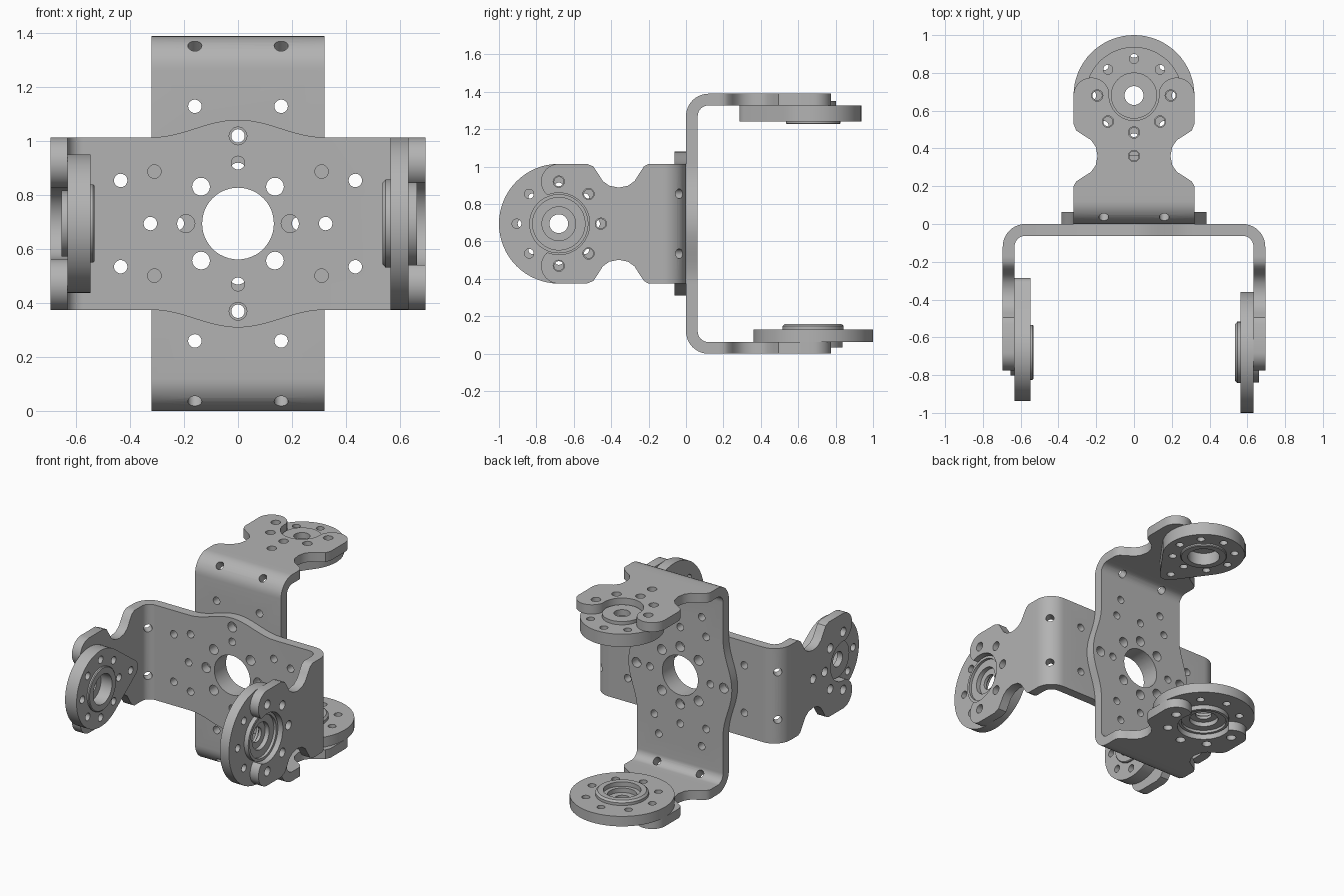
import bpy, bmesh
from math import sin, cos, acos, pi, radians, hypot, atan2
from mathutils import Matrix, Vector

if "Cube" in bpy.data.objects:
    bpy.data.objects.remove(bpy.data.objects["Cube"])

T = 0.0625          # sheet thickness
L = 0.695           # half length of a bracket
HUB = 0.68          # distance from base plate to hub axis
MID = 0.695         # height of the bracket centres

steel = bpy.data.materials.new("brushed grey metal")
steel.diffuse_color = (0.45, 0.45, 0.45, 1)
steel.use_nodes = True
steel.node_tree.nodes["Principled BSDF"].inputs["Base Color"].default_value = steel.diffuse_color


def to_object(bm, name):
    bmesh.ops.recalc_face_normals(bm, faces=bm.faces)
    me = bpy.data.meshes.new(name)
    bm.to_mesh(me)
    bm.free()
    ob = bpy.data.objects.new(name, me)
    bpy.context.collection.objects.link(ob)
    me.materials.append(steel)
    return ob


def prism(name, pts, depth):
    """Closed outline of 3D points, extruded by a vector."""
    bm = bmesh.new()
    face = bm.faces.new([bm.verts.new(p) for p in pts])
    ext = bmesh.ops.extrude_face_region(bm, geom=[face])
    moved = [v for v in ext["geom"] if isinstance(v, bmesh.types.BMVert)]
    bmesh.ops.translate(bm, verts=moved, vec=depth)
    return to_object(bm, name)


def drills(holes):
    """Cylinders given as (centre, axis, radius, length) in one cutter."""
    bm = bmesh.new()
    for c, axis, r, length in holes:
        rot = Vector((0, 0, 1)).rotation_difference(Vector(axis)).to_matrix().to_4x4()
        bmesh.ops.create_cone(bm, cap_ends=True, segments=48 if r > 0.1 else 20,
                              radius1=r, radius2=r, depth=length,
                              matrix=Matrix.Translation(c) @ rot)
    return to_object(bm, "cutter")


def boolean(ob, other, op):
    mod = ob.modifiers.new(op, 'BOOLEAN')
    mod.operation, mod.solver, mod.object = op, 'EXACT', other
    bpy.context.view_layer.objects.active = ob
    bpy.ops.object.modifier_apply(modifier=mod.name)
    bpy.data.objects.remove(other)


def lathe(name, profile, side, seg=64):
    """Ring from (radius, depth inward from the outer arm face)."""
    bm = bmesh.new()
    rings = [[bm.verts.new((side * (L - t), r * sin(2 * pi * i / seg), HUB + r * cos(2 * pi * i / seg)))
              for i in range(seg)] for r, t in profile]
    for a, b in zip(rings, rings[1:] + rings[:1]):
        for i in range(seg):
            j = (i + 1) % seg
            bm.faces.new((a[i], a[j], b[j], b[i]))
    return to_object(bm, name)


def arm_outline(cut):
    """Waisted arm with two round lobes and a round notch, as (w, v)."""
    half = [(0.17, 0.32), (0.20, 0.32), (0.225, 0.306), (0.25, 0.268), (0.275, 0.228), (0.31, 0.203),
            (0.36, 0.193), (0.41, 0.203), (0.445, 0.228), (0.47, 0.268), (0.495, 0.306), (0.53, 0.32)]
    r, c = 0.095, 0.225
    for i in range(25):
        a = radians(90 - 7.5 * i)
        p = (HUB + r * cos(a), c + r * sin(a))
        if hypot(p[0] - HUB, p[1]) > cut + 0.003:
            half.append(p)
    start = acos((c * c + cut * cut - r * r) / (2 * c * cut))
    start = pi / 2 - start
    for i in range(17):
        a = start + (pi - start) * i / 16
        half.append((HUB + cut * cos(a), cut * sin(a)))
    return half + [(w, -v) for w, v in reversed(half[:-1])]


def bolt_circle(r, n=8):
    return [(HUB + r * cos(2 * pi * i / n), r * sin(2 * pi * i / n)) for i in range(n)]


def make_bracket(label, matrix):
    # bent sheet with rounded corners
    legs = [(0.17, L), (0.12, L)]
    R = 0.12
    outer = [(L, 0.17)] + [(L - R + R * cos(a), R - R * sin(a)) for a in [pi / 2 * i / 10 for i in range(11)]]
    ri = R - T
    inner = [(L - R + ri * cos(a), R - ri * sin(a)) for a in [pi / 2 * i / 10 for i in range(11)]]
    inner = [(L - T, 0.17)] + inner
    loop = outer + [(-u, w) for u, w in reversed(outer)] + [(-u, w) for u, w in inner] + inner[::-1]
    bracket = prism(label + "_bracket", [(u, -0.32, w) for u, w in loop], (0, 0.64, 0))

    # swelling around the central bore
    us = [-0.32 + 0.64 * i / 32 for i in range(33)]
    edge = [(u, 0.32 + 0.0325 * (1 + cos(pi * u / 0.32))) for u in us]
    pts = edge + [(u, -v) for u, v in reversed(edge)]
    boolean(bracket, prism("swell", [(u, v, 0) for u, v in pts], (0, 0, T)), 'UNION')

    # side arms
    for side, cut in ((1, 0.132), (-1, 0.165)):
        arm = prism("arm", [(side * L, v, w) for w, v in arm_outline(cut)], (-side * T, 0, 0))
        boolean(bracket, arm, 'UNION')

    # drilled holes in base, bends and arms
    spots = [(0, 0, 0.133)]
    for s in (1, -1):
        spots += [(s * 0.193, 0, 0.033), (0, s * 0.225, 0.025), (s * 0.325, 0, 0.025), (0, s * 0.325, 0.033)]
        for q in (1, -1):
            spots += [(s * 0.137, q * 0.137, 0.033), (s * 0.31, q * 0.193, 0.025), (s * 0.435, q * 0.16, 0.025)]
    holes = [((u, v, T / 2), (0, 0, 1), r, 0.2) for u, v, r in spots]
    k = (R - T / 2) * cos(pi / 4)
    for s in (1, -1):
        for v in (0.16, -0.16):
            holes.append(((s * (L - R + k), v, R - k), (s, 0, -1), 0.026, 0.2))
        for w, v in bolt_circle(0.195 if s > 0 else 0.225):
            if w < HUB + 0.01:
                holes.append(((s * (L - T / 2), v, w), (1, 0, 0), 0.03, 0.1))
    holes.append(((L - T / 2, 0, 0.36), (1, 0, 0), 0.03, 0.1))
    boolean(bracket, drills(holes), 'DIFFERENCE')

    # teardrop idler plate with hub
    big, tip, dist = 0.257, 0.06, 0.335
    ang = acos((big - tip) / dist)
    drop = [(HUB + big * cos(a), big * sin(a)) for a in
            [-(pi - ang) + 2 * (pi - ang) * i / 48 for i in range(49)]]
    drop += [(HUB - dist + tip * cos(a), tip * sin(a)) for a in
             [pi - ang + 2 * ang * i / 14 for i in range(15)]]
    idler = prism(label + "_idler_plate", [(L - T, v, w) for w, v in drop], (-0.0855, 0, 0))
    holes = [((L - 0.1, v, w), (1, 0, 0), 0.025, 0.2) for w, v in bolt_circle(0.195) + [(0.36, 0)]]
    holes.append(((L - 0.1, 0, HUB), (1, 0, 0), 0.12, 0.2))
    boolean(idler, drills(holes), 'DIFFERENCE')
    idler_hub = lathe(label + "_idler_hub", [
        (0.05, 0.04), (0.05, 0.08), (0.10, 0.08), (0.10, 0.163), (0.14, 0.163),
        (0.145, 0.158), (0.145, 0.147), (0.122, 0.147), (0.122, 0.04)], 1)

    # round drive horn with stepped hub
    horn = lathe(label + "_drive_horn", [
        (0.05, 0.08), (0.05, 0.10), (0.09, 0.10), (0.09, 0.13), (0.115, 0.13), (0.115, 0.16),
        (0.15, 0.16), (0.163, 0.148), (0.163, 0.13), (0.32, 0.13), (0.32, T), (0.158, T),
        (0.158, 0.032), (0.14, 0.032), (0.14, 0.05), (0.09, 0.05), (0.09, 0.08)], -1)
    boolean(horn, drills([((-L + 0.1, v, w), (1, 0, 0), 0.025, 0.2) for w, v in bolt_circle(0.225)]), 'DIFFERENCE')

    for ob in (bracket, idler, idler_hub, horn):
        ob.data.transform(matrix)
        bpy.ops.object.select_all(action='DESELECT')
        ob.select_set(True)
        bpy.context.view_layer.objects.active = ob
        bpy.ops.object.shade_smooth_by_angle(angle=radians(32))


# front bracket lies sideways facing forward, rear bracket stands upright facing back
make_bracket("front", Matrix(((-1, 0, 0, 0), (0, 0, -1, 0), (0, -1, 0, MID), (0, 0, 0, 1))))
make_bracket("rear", Matrix(((0, 1, 0, 0), (0, 0, 1, 0), (1, 0, 0, MID), (0, 0, 0, 1))))
